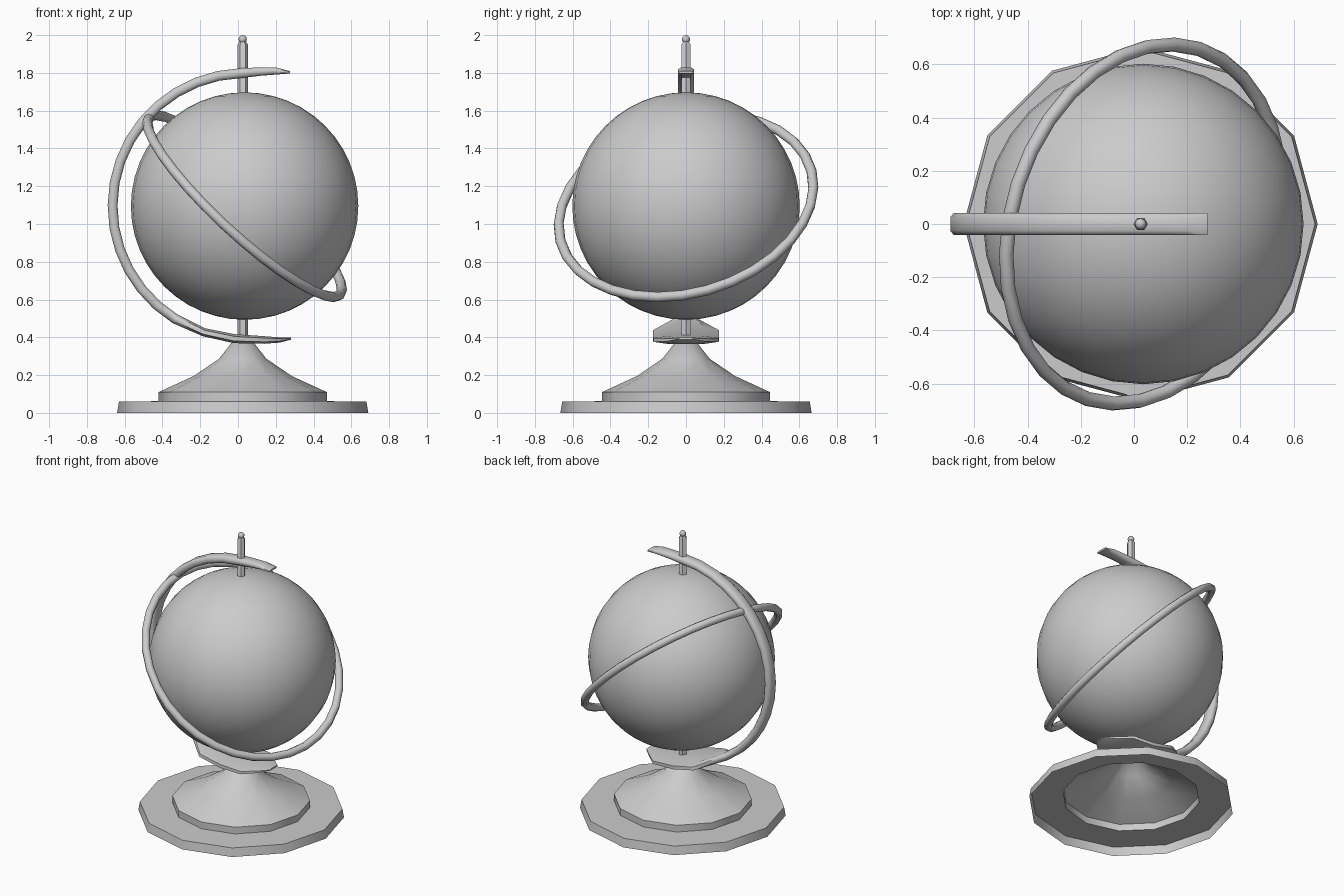
import bpy, bmesh
from math import pi, radians, sin, cos
from mathutils import Vector

cube = bpy.data.objects.get("Cube")
if cube:
    bpy.data.objects.remove(cube)

AXIS = 0.025                          # x of the stand and spindle
CENTRE = Vector((0.035, 0, 1.095))    # middle of the globe


def smooth(obj, angle=None):
    bpy.ops.object.select_all(action='DESELECT')
    obj.select_set(True)
    bpy.context.view_layer.objects.active = obj
    if angle:
        bpy.ops.object.shade_smooth_by_angle(angle=radians(angle))
    else:
        bpy.ops.object.shade_smooth()


def loft(name, rings, angle=None, cap_start=True, cap_end=True):
    """Skin a list of equal-length point rings."""
    bm = bmesh.new()
    rows = [[bm.verts.new(p) for p in ring] for ring in rings]
    n = len(rows[0])
    for a, b in zip(rows, rows[1:]):
        for i in range(n):
            j = (i + 1) % n
            bm.faces.new((a[i], a[j], b[j], b[i]))
    if cap_start:
        bm.faces.new(rows[0][::-1])
    if cap_end:
        bm.faces.new(rows[-1])
    bmesh.ops.recalc_face_normals(bm, faces=bm.faces)
    mesh = bpy.data.meshes.new(name)
    bm.to_mesh(mesh)
    bm.free()
    obj = bpy.data.objects.new(name, mesh)
    bpy.context.collection.objects.link(obj)
    smooth(obj, angle)
    return obj


def lathe(profile, sides):
    """Rings of points around the spindle axis."""
    return [[(AXIS + r * cos(2 * pi * i / sides), r * sin(2 * pi * i / sides), z)
             for i in range(sides)] for r, z in profile]


# Hollow twelve-sided base: rim, step and flared neck
loft("base", lathe([(0.665, 0), (0.655, 0.06), (0.445, 0.062), (0.445, 0.11),
                    (0.26, 0.195), (0.125, 0.287), (0.06, 0.37)], 12),
     angle=60, cap_start=False)

# Spindle and its knob
loft("spindle", lathe([(0.027, 0.36), (0.027, 1.95), (0.018, 1.965)], 6), angle=40)
bpy.ops.mesh.primitive_uv_sphere_add(segments=8, ring_count=6, radius=0.022,
                                     location=(AXIS, 0, 1.978))
knob = bpy.context.object
knob.name = "spindle_knob"
smooth(knob)

# Globe
bpy.ops.mesh.primitive_uv_sphere_add(segments=32, ring_count=24, radius=0.602,
                                     location=CENTRE)
globe = bpy.context.object
globe.name = "globe"
smooth(globe)

# Tilted ring around the globe
tilt = Vector((0.66, -0.21, 0.71)).to_track_quat('Z', 'Y').to_euler()
bpy.ops.mesh.primitive_torus_add(major_radius=0.69, minor_radius=0.027,
                                 major_segments=32, minor_segments=8,
                                 location=CENTRE, rotation=tilt)
ring = bpy.context.object
ring.name = "tilted_ring"
smooth(ring)

# Curved arm: each station is x, z, half width, half thickness
R = 0.704
stations = [(0.275, 1.803, 0.042, 0.006), (0.2, 1.81, 0.042, 0.019),
            (0.12, 1.807, 0.042, 0.022)]
for k in range(16):
    a = radians(92 + k * 146 / 15)
    stations.append((0.04 + R * cos(a), CENTRE.z + R * sin(a), 0.042, 0.026))
# The foot of the arm widens into a plate under the globe
stations += [(-0.18, 0.427, 0.175, 0.022), (-0.02, 0.393, 0.175, 0.024),
             (0.14, 0.386, 0.172, 0.02), (0.22, 0.386, 0.1, 0.014),
             (0.28, 0.393, 0.045, 0.005)]

section = [(1, 0.5), (0.6, 1), (-0.6, 1), (-1, 0.5),
           (-1, -0.5), (-0.6, -1), (0.6, -1), (1, -0.5)]
rings = []
for i, (x, z, w, t) in enumerate(stations):
    before = stations[max(i - 1, 0)]
    after = stations[min(i + 1, len(stations) - 1)]
    along = Vector((after[0] - before[0], 0, after[1] - before[1])).normalized()
    out = Vector((-along.z, 0, along.x))
    rings.append([Vector((x, 0, z)) + out * t * v + Vector((0, w * u, 0))
                  for u, v in section])
loft("curved_arm", rings, angle=60)
